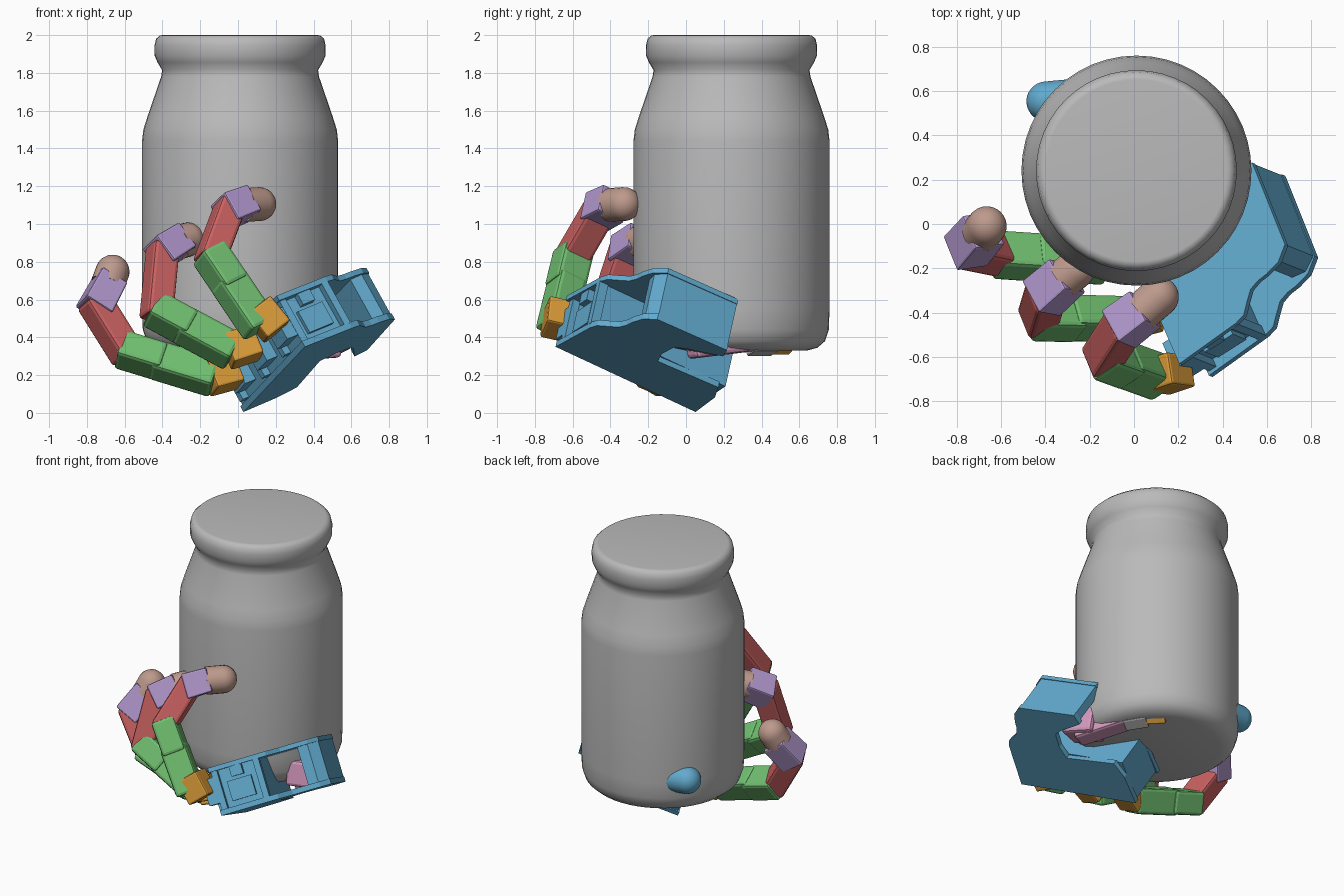
import bpy, bmesh, math
from mathutils import Vector, Matrix

cube = bpy.data.objects.get("Cube")
if cube:
    bpy.data.objects.remove(cube, do_unlink=True)


def material(name, rgb):
    lin = [(c / 255 / 12.92) if c <= 10 else ((c / 255 + 0.055) / 1.055) ** 2.4 for c in rgb]
    m = bpy.data.materials.new(name)
    m.use_nodes = True
    m.diffuse_color = (*lin, 1)
    m.node_tree.nodes["Principled BSDF"].inputs["Base Color"].default_value = (*lin, 1)
    return m


GREY = material("jar grey", (186, 186, 186))
BLUE = material("palm blue", (98, 170, 206))
GREEN = material("segment green", (112, 190, 112))
RED = material("segment red", (204, 98, 98))
PURPLE = material("segment purple", (178, 152, 206))
BROWN = material("fingertip brown", (190, 154, 140))
ORANGE = material("knuckle orange", (216, 154, 56))
PINK = material("thumb pink", (212, 152, 188))


def finish(name, bm, mat, matrix=Matrix(), bevel=0, smooth=False):
    if bevel:
        bmesh.ops.bevel(bm, geom=bm.edges[:], offset=bevel, segments=2, affect='EDGES', profile=0.5)
    bmesh.ops.recalc_face_normals(bm, faces=bm.faces[:])
    bm.transform(matrix)
    me = bpy.data.meshes.new(name)
    bm.to_mesh(me)
    bm.free()
    me.materials.append(mat)
    if smooth:
        me.shade_smooth()
        me.set_sharp_from_angle(angle=math.radians(40))
    ob = bpy.data.objects.new(name, me)
    bpy.context.collection.objects.link(ob)
    return ob


def lathe(name, profile, mat, matrix, steps=32):
    """Spin an (r, z) profile that starts and ends on the axis."""
    bm = bmesh.new()
    vs = [bm.verts.new((r, 0, z)) for r, z in profile]
    es = [bm.edges.new(p) for p in zip(vs, vs[1:])]
    bmesh.ops.spin(bm, geom=vs + es, cent=(0, 0, 0), axis=(0, 0, 1), angle=2 * math.pi, steps=steps)
    bmesh.ops.remove_doubles(bm, verts=bm.verts[:], dist=0.0005)
    return finish(name, bm, mat, matrix, smooth=True)


def frame(origin, x, y, z):
    return Matrix.Translation(origin) @ Matrix((x, y, z)).transposed().to_4x4()


# Palm frame: U runs across the knuckles, V from fingers to wrist, W is the thickness
W = Vector((-0.476, 0.19, 0.857)).normalized()
U = Vector((0.377, -0.845, 0.38))
U = (U - W * U.dot(W)).normalized()
V = W.cross(U)
PALM = frame((0, 0, 0), U, V, W)


def palm_box(name, u, v, w, mat=BLUE, bevel=0.0):
    bm = bmesh.new()
    size = Matrix.Diagonal((u[1] - u[0], v[1] - v[0], w[1] - w[0], 1))
    mid = Matrix.Translation((sum(u) / 2, sum(v) / 2, sum(w) / 2))
    bmesh.ops.create_cube(bm, size=1, matrix=mid @ size)
    return finish(name, bm, mat, PALM, bevel)


def prism(name, pts, w0, w1, mat=BLUE):
    bm = bmesh.new()
    face = bm.faces.new([bm.verts.new((u, v, w0)) for u, v in pts])
    top = bmesh.ops.extrude_face_region(bm, geom=[face])
    bmesh.ops.translate(bm, verts=[g for g in top["geom"] if isinstance(g, bmesh.types.BMVert)],
                        vec=(0, 0, w1 - w0))
    return finish(name, bm, mat, PALM)


def axes_along(p, q):
    d = (q - p).normalized()
    side = (U - d * U.dot(d)).normalized()
    return side, d.cross(side), d


def link(name, p, q, mat, width=0.17, depth=0.15, extend=0.03, taper=1.0, bevel=0.02):
    """Bevelled box running from p to q."""
    p, q = Vector(p), Vector(q)
    length = (q - p).length + 2 * extend
    bm = bmesh.new()
    bmesh.ops.create_cube(bm, size=1, matrix=Matrix.Diagonal((width, depth, length, 1)))
    for v in bm.verts:
        if v.co.z > 0:
            v.co.x *= taper
            v.co.y *= taper
    return finish(name, bm, mat, frame((p + q) / 2, *axes_along(p, q)), bevel)


def tip(name, p, q, mat, r=0.09):
    """Round-ended cylinder from p to the far end q."""
    p, q = Vector(p), Vector(q)
    straight = max((q - p).length - r, 0.01)
    dome = [(r * math.cos(a * math.pi / 16), straight + r * math.sin(a * math.pi / 16)) for a in range(8)]
    lathe(name, [(0, 0), (r, 0)] + dome + [(0, straight + r)], mat, frame(p, *axes_along(p, q)), 24)


# Jar
jar = [(0, 0.33), (0.40, 0.33), (0.455, 0.345), (0.495, 0.38), (0.515, 0.44), (0.519, 0.55),
       (0.519, 1.44), (0.512, 1.50), (0.49, 1.57), (0.418, 1.78), (0.413, 1.815), (0.437, 1.855),
       (0.452, 1.89), (0.453, 1.945), (0.445, 1.98), (0.425, 1.998), (0.41, 2.0), (0, 2.0)]
lathe("jar", jar, GREY, Matrix.Translation((0.011, 0.241, 0)), 48)

# Palm: two outer plates with a notch for the thumb, joined by blocks
outline = [(-0.03, 0.05), (0.85, 0.05), (0.83, 0.38), (0.816, 0.43), (0.77, 0.47), (0.727, 0.51),
           (0.71, 0.56), (0.705, 0.612), (0.685, 0.687), (0.63, 0.75), (0.2, 0.764), (0.18, 0.69),
           (0.36, 0.60), (0.41, 0.56), (0.42, 0.45), (0.394, 0.36), (0.024, 0.38), (-0.02, 0.27)]
prism("palm_bottom_plate", outline, 0, 0.035)
prism("palm_top_plate", outline, 0.285, 0.315)
prism("wrist_block", [(0.19, 0.70), (0.36, 0.61), (0.66, 0.61), (0.67, 0.68), (0.625, 0.745), (0.2, 0.76)],
      0.03, 0.29)
palm_box("knuckle_block", (-0.02, 0.79), (0.06, 0.37), (0.03, 0.29))

# Frame bars and servo panels on the open side of the palm
for i, (v0, v1) in enumerate([(0.06, 0.10), (0.34, 0.38)]):
    palm_box(f"side_bar_{i}", (0.78, 0.832), (v0, v1), (0.03, 0.29))
palm_box("servo_panel", (0.78, 0.815), (0.14, 0.30), (0.07, 0.20))
palm_box("servo_tab", (0.78, 0.83), (0.18, 0.26), (0.22, 0.29))

# Knuckle mounts along the finger edge
for i, u in enumerate((0.16, 0.47, 0.76)):
    palm_box(f"knuckle_mount_{i}", (u - 0.07, u + 0.07), (-0.01, 0.07), (0.08, 0.25))
    palm_box(f"mount_step_{i}", (u - 0.12, u - 0.08), (0.02, 0.07), (0.04, 0.20))

# Fingers: knuckle, three links and a round tip, as joint positions
fingers = {
    "little": [(-0.03, -0.12, 0.22), (-0.14, -0.17, 0.19), (-0.60, -0.14, 0.33),
               (-0.75, -0.11, 0.57), (-0.69, -0.04, 0.68), (-0.635, 0.025, 0.825)],
    "middle": [(0.08, -0.40, 0.37), (-0.04, -0.43, 0.33), (-0.43, -0.42, 0.54),
               (-0.40, -0.32, 0.85), (-0.32, -0.25, 0.90), (-0.20, -0.15, 0.94)],
    "index": [(0.20, -0.66, 0.53), (0.11, -0.69, 0.46), (-0.14, -0.60, 0.83),
              (-0.05, -0.46, 1.07), (0.03, -0.40, 1.10), (0.18, -0.27, 1.11)],
}
for n, (a, b, c, d, e, f) in fingers.items():
    link(f"{n}_knuckle", a, b, ORANGE, 0.15, 0.17, 0.02, bevel=0.012)
    b, c, d, e = map(Vector, (b, c, d, e))
    mid = b.lerp(c, 0.62)
    link(f"{n}_lower_link", b, mid, GREEN, 0.16, 0.17, 0.02)
    link(f"{n}_lower_link_end", mid, c, GREEN, 0.18, 0.155, 0.03)
    link(f"{n}_middle_link", c, d, RED, 0.16, 0.145, 0.04)
    link(f"{n}_upper_link", d, e, PURPLE, 0.18, 0.165, 0.03, 0.95, bevel=0.01)
    tip(f"{n}_tip", e, f, BROWN)

# Thumb, reaching under and through the jar base to its far side
link("thumb_base", (0.50, 0.00, 0.42), (0.44, 0.14, 0.39), PINK, 0.17, 0.20)
link("thumb_lower_link", (0.48, 0.05, 0.36), (0.34, 0.34, 0.395), PINK, 0.14, 0.13)
link("thumb_knuckle", (0.29, 0.46, 0.375), (0.22, 0.53, 0.375), ORANGE, 0.10, 0.10, bevel=0.01)
link("thumb_bracket", (0.34, 0.36, 0.36), (0.29, 0.44, 0.36), GREY, 0.10, 0.09, bevel=0.01)
tip("thumb_tip", (-0.22, 0.57, 0.55), (-0.485, 0.545, 0.565), BLUE)
